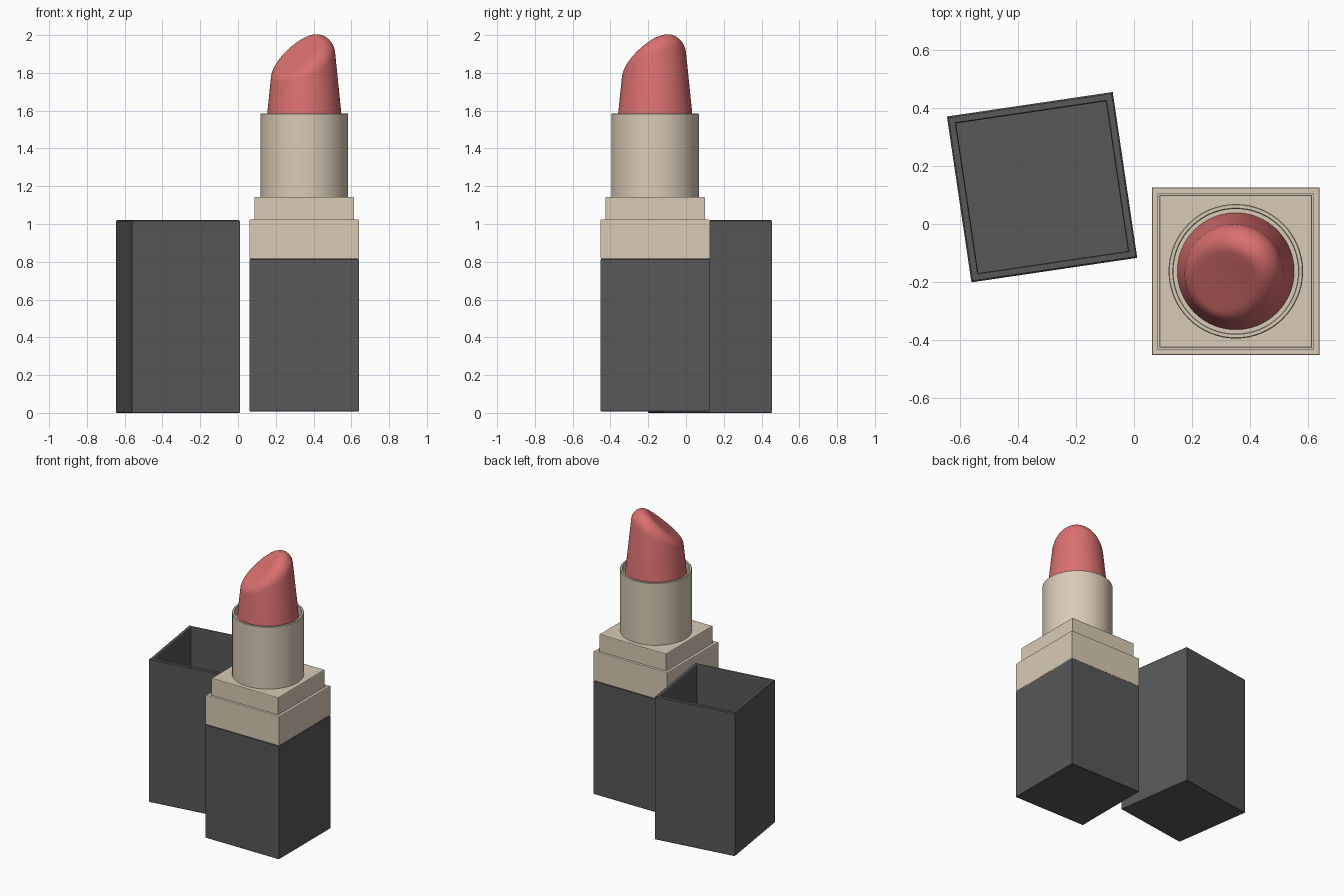
import bpy, bmesh, math
from mathutils import Vector

if "Cube" in bpy.data.objects:
    bpy.data.objects.remove(bpy.data.objects["Cube"])


def material(name, rgb):
    m = bpy.data.materials.new(name)
    lin = [((c / 255 + 0.055) / 1.055) ** 2.4 for c in rgb]
    m.diffuse_color = (*lin, 1)
    m.use_nodes = True
    m.node_tree.nodes["Principled BSDF"].inputs["Base Color"].default_value = m.diffuse_color
    return m


BLACK = material("charcoal", (88, 88, 88))
GOLD = material("champagne", (217, 203, 182))
ROSE = material("rose", (219, 112, 112))
CX, CY = 0.351, -0.163  # axis of the lipstick holder


def finish(bm, name, mat, loc, angle=0, smooth=False):
    bmesh.ops.recalc_face_normals(bm, faces=bm.faces)
    me = bpy.data.meshes.new(name)
    bm.to_mesh(me)
    bm.free()
    me.materials.append(mat)
    ob = bpy.data.objects.new(name, me)
    bpy.context.collection.objects.link(ob)
    ob.location = loc
    ob.rotation_euler.z = angle
    if smooth:
        bpy.ops.object.select_all(action='DESELECT')
        ob.select_set(True)
        bpy.context.view_layer.objects.active = ob
        bpy.ops.object.shade_smooth_by_angle(angle=math.radians(35))
    return ob


def lathe(name, profile, n, mat, loc, angle=0, start=0.0, smooth=False):
    """Closed solid from (radius, z) rings, capped at both ends."""
    bm = bmesh.new()
    rings = []
    for r, z in profile:
        rings.append([bm.verts.new((r * math.cos(start + math.tau * i / n),
                                    r * math.sin(start + math.tau * i / n), z))
                      for i in range(n)])
    for a, b in zip(rings, rings[1:]):
        for i in range(n):
            j = (i + 1) % n
            bm.faces.new((a[i], a[j], b[j], b[i]))
    bm.faces.new(rings[0])
    bm.faces.new(rings[-1])
    return finish(bm, name, mat, loc, angle, smooth)


def square(name, profile, mat, loc, angle=0):
    """Square solid from (half width, z) rings."""
    return lathe(name, [(h * math.sqrt(2), z) for h, z in profile], 4, mat,
                 loc, angle, math.pi / 4)


# Removed cap: hollow box standing open end up, turned slightly
square("cap", [(0.286, 0), (0.289, 0.003), (0.289, 1.015), (0.284, 1.02),
               (0.264, 1.02), (0.261, 1.015), (0.261, 0.03)],
       BLACK, (-0.317, 0.127, 0), math.radians(8.4))

# Holder: base, collar with a recess, stepped block inside it
square("base", [(0.286, 0.007), (0.289, 0.01), (0.289, 0.812), (0.286, 0.815)],
       BLACK, (CX, CY, 0))
square("collar", [(0.286, 0.815), (0.289, 0.82), (0.289, 1.021), (0.287, 1.024),
                  (0.268, 1.024), (0.268, 0.99)], GOLD, (CX, CY, 0))
square("step", [(0.263, 0.985), (0.263, 1.139), (0.261, 1.142)], GOLD, (CX, CY, 0))

# Tube that holds the lipstick
lathe("tube", [(0.232, 1.135), (0.232, 1.582), (0.229, 1.585), (0.218, 1.585),
               (0.215, 1.582), (0.215, 1.20)], 64, GOLD, (CX, CY, 0), smooth=True)


# Lipstick: tapered cylinder with a slanted cut and a rolling-ball rounded rim
def lipstick(n=64, steps=10, R=0.171, r=0.068, slope=0.9, z_mid=1.935):
    bm = bmesh.new()
    normal = Vector((-slope, 0, 1)).normalized()
    drop = r * math.sqrt(1 + slope * slope)
    mid = Vector((0, 0, z_mid - drop)) + normal * r
    columns = []
    for i in range(n):
        t = math.tau * i / n
        out = Vector((math.cos(t), math.sin(t), 0))
        c = out * (R - r)
        c.z = z_mid - drop + slope * c.x
        span = out.angle(normal)
        pts = [out * R + Vector((0, 0, 1.21))]
        for k in range(steps + 1):
            f = k / steps
            d = (out * math.sin((1 - f) * span) + normal * math.sin(f * span)) / math.sin(span)
            pts.append(c + d * r)
        rim = pts[-1]
        pts += [rim.lerp(mid, f) for f in (0.3, 0.6, 0.85)]
        columns.append(pts)

    def taper(p):
        s = 1 + 0.6 * (1.83 - p.z)
        return bm.verts.new((p.x * s, p.y * s, p.z))

    cols = [[taper(p) for p in pts] for pts in columns]
    for a, b in zip(cols, cols[1:] + cols[:1]):
        for k in range(len(a) - 1):
            bm.faces.new((a[k], b[k], b[k + 1], a[k + 1]))
    bm.faces.new([c[-1] for c in cols])
    # Cylinder bottom, trimmed where it sits inside the tube
    bm.faces.new([c[0] for c in cols])
    bmesh.ops.recalc_face_normals(bm, faces=bm.faces)
    cut = bmesh.ops.bisect_plane(bm, geom=bm.verts[:] + bm.edges[:] + bm.faces[:],
                                 plane_co=(0, 0, 1.53), plane_no=(0, 0, -1),
                                 clear_outer=True)
    bmesh.ops.contextual_create(
        bm, geom=[e for e in cut["geom_cut"] if isinstance(e, bmesh.types.BMEdge)])
    return finish(bm, "lipstick", ROSE, (CX, CY, 0), math.radians(45), True)


lipstick()

# Floor inside the tube, just under the lipstick
lathe("tube_floor", [(0.2155, 1.50), (0.2155, 1.532)], 64, GOLD, (CX, CY, 0))
